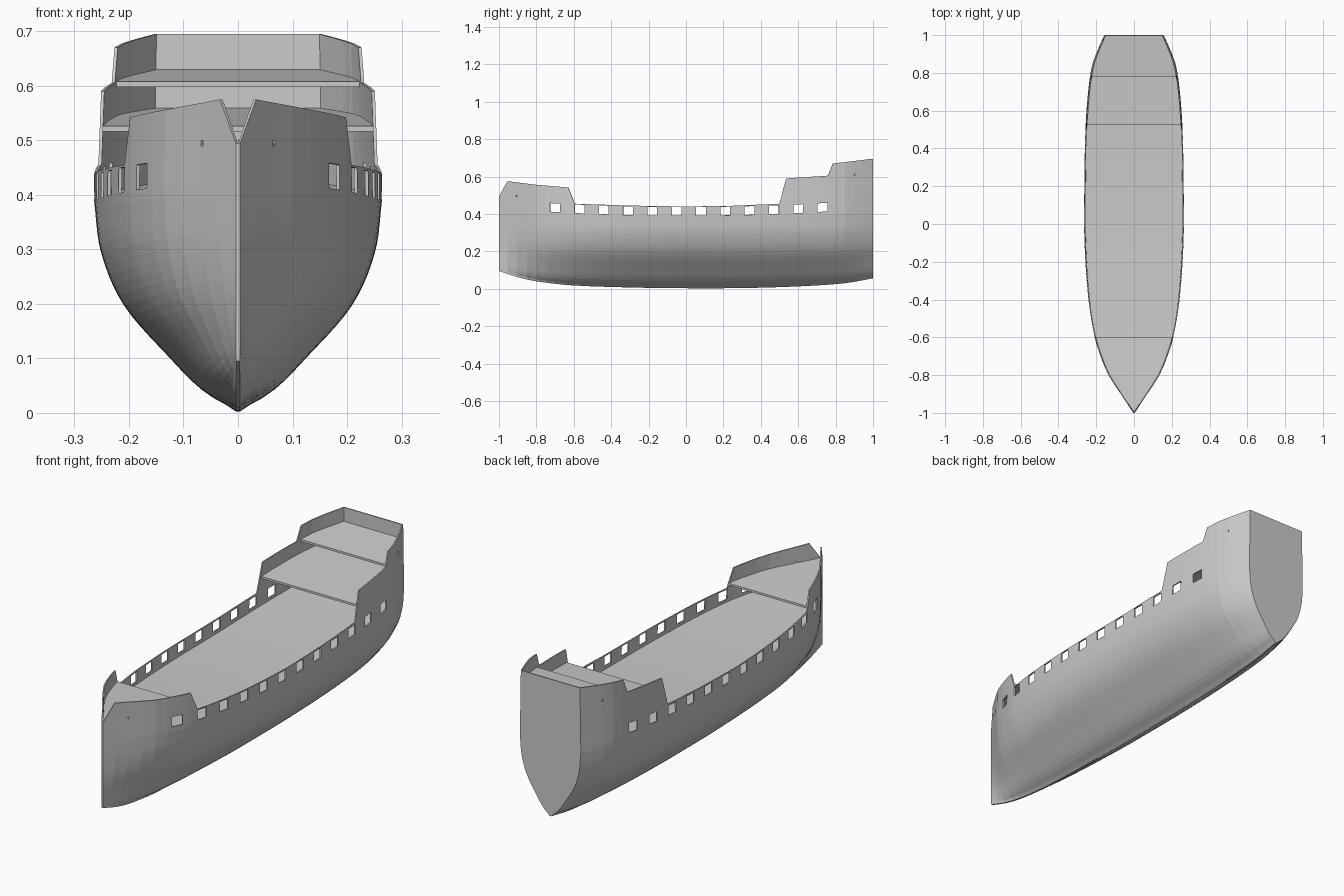
import bpy, bmesh

cube = bpy.data.objects.get("Cube")
if cube:
    bpy.data.objects.remove(cube, do_unlink=True)

grey = bpy.data.materials.new("plain grey")
grey.use_nodes = True
grey.diffuse_color = (0.6, 0.6, 0.6, 1)
grey.node_tree.nodes["Principled BSDF"].inputs["Base Color"].default_value = (0.6, 0.6, 0.6, 1)

# Profiles along the hull: half breadth, keel line, rail line; and the midship section
BREADTH = [(-1, .004), (-.9, .07), (-.8, .135), (-.7, .177), (-.6, .208), (-.4, .241), (-.1, .262),
           (.2, .263), (.5, .257), (.7, .243), (.84, .222), (.92, .193), (1, .157)]
KEEL = [(-1, .095), (-.9, .062), (-.8, .04), (-.6, .018), (-.2, .005), (.0, .003), (.3, .004),
        (.6, .013), (.85, .03), (1, .056)]
RAIL = [(-1, .495), (-.955, .575), (-.8, .556), (-.63, .542), (-.595, .455), (-.3, .445), (0, .44),
        (.25, .444), (.5, .455), (.535, .59), (.76, .605), (.785, .67), (1, .695)]
SECTION = [(0, .0), (.09, .23), (.25, .47), (.5, .79), (.75, .95), (1, 1)]
FULL_Z = 0.39
PORTS = [-.7 + .13 * i for i in range(12)]
HOLES = {-.905: .2, .9: .64}


def linear(pts, t):
    for (a, u), (b, v) in zip(pts, pts[1:]):
        if t <= b:
            return u + (v - u) * (t - a) / (b - a)
    return pts[-1][1]


def smooth(pts, t):
    """Cubic Hermite curve through the points."""
    n = len(pts) - 1
    t = min(max(t, pts[0][0]), pts[-1][0])
    i = next(k for k in range(n) if t <= pts[k + 1][0])

    def slope(k):
        lo, hi = pts[max(k - 1, 0)], pts[min(k + 1, n)]
        return (hi[1] - lo[1]) / (hi[0] - lo[0])
    (a, u), (b, v) = pts[i], pts[i + 1]
    h = b - a
    s = (t - a) / h
    return (u * (1 + 2 * s) * (1 - s) ** 2 + v * s * s * (3 - 2 * s)
            + h * s * (1 - s) * (slope(i) * (1 - s) - slope(i + 1) * s))


def half_width(y, z):
    w, k = smooth(BREADTH, y), smooth(KEEL, y)
    f = smooth(SECTION, (z - k) / (FULL_Z - k))
    f -= 0.1 * max(0, z - 0.42)          # slight tumblehome
    return max(w * f, 0.004)


def port_z(y):
    return 0.414 + 0.04 * y * y


def add_object(name, bm):
    bmesh.ops.recalc_face_normals(bm, faces=bm.faces[:])
    mesh = bpy.data.meshes.new(name)
    bm.to_mesh(mesh)
    bm.free()
    mesh.materials.append(grey)
    obj = bpy.data.objects.new(name, mesh)
    bpy.context.collection.objects.link(obj)
    return obj


# Stations along the hull, including port edges and rail steps
marks = [p + d for p in PORTS for d in (-.026, .026)]
marks += [h + d for h in HOLES for d in (-.003, .003)]
marks += [p[0] for p in RAIL]
for i in range(41):
    y = -1 + i * 0.05
    if all(abs(y - m) > 0.012 for m in marks):
        marks.append(y)
stations = sorted(marks)

LOW_ROWS = 22
UPPER = (0, .2, .3, .64, .69, 1)


def levels(y):
    """Heights of the rows from keel to rail."""
    k, lo, hi, top = smooth(KEEL, y), port_z(y) - .023, port_z(y) + .023, linear(RAIL, y)
    hi = min(hi, top - .004)
    rows = [k + (lo - k) * (i / LOW_ROWS) ** 1.15 for i in range(LOW_ROWS + 1)]
    return rows + [hi + (top - hi) * f for f in UPPER]


def is_opening(y, row):
    if row == LOW_ROWS:
        return any(abs(y - p) < .02 for p in PORTS)
    return any(abs(y - h) < .002 and row == LOW_ROWS + 1 + UPPER.index(f) for h, f in HOLES.items())


# Hull shell: one strip from the left rail round the keel to the right rail
bm = bmesh.new()
rings = []
for y in stations:
    side = [(half_width(y, z), z) for z in levels(y)]
    ring = [(x, z) for x, z in reversed(side)] + [(-x, z) for x, z in side]
    rings.append([bm.verts.new((x, y, z)) for x, z in ring])
count = len(rings[0])
half = count // 2
for s in range(len(rings) - 1):
    mid = (stations[s] + stations[s + 1]) / 2
    for j in range(count - 1):
        row = j - half if j >= half else half - 2 - j
        if not is_opening(mid, row):
            a, b = rings[s], rings[s + 1]
            bm.faces.new((a[j], a[j + 1], b[j + 1], b[j]))
# Stem and transom close the ends
for ring in (rings[0], rings[-1]):
    for j in range(half - 1):
        bm.faces.new((ring[j], ring[j + 1], ring[count - 2 - j], ring[count - 1 - j]))
hull = add_object("hull", bm)
# The shell is open on top, so settle the outward direction from the transom
transom = max(hull.data.polygons, key=lambda p: p.center.y)
if transom.normal.y < 0:
    hull.data.flip_normals()
shell = hull.modifiers.new("planking", 'SOLIDIFY')
shell.thickness = 0.006
shell.offset = -1


def add_deck(name, y0, y1, height, thick=0.01):
    bm = bmesh.new()
    n = 24
    rows = []
    for i in range(n + 1):
        y = y0 + (y1 - y0) * i / n
        z = height(y)
        x = max(half_width(y, z) - 0.003, 0.002)
        rows.append([bm.verts.new(c) for c in ((x, y, z), (-x, y, z), (-x, y, z - thick), (x, y, z - thick))])
    for a, b in zip(rows, rows[1:]):
        for j in range(4):
            k = (j + 1) % 4
            bm.faces.new((a[j], a[k], b[k], b[j]))
    bm.faces.new(rows[0])
    bm.faces.new(rows[-1])
    return add_object(name, bm)


# Decks follow the sheer of the rail above them
add_deck("main_deck", -.995, .997, lambda y: .377 + .045 * y * y)
add_deck("forecastle_deck", -.995, -.6, lambda y: .478 + .055 * (-.6 - y))
add_deck("quarter_deck", .525, .997, lambda y: .526 + .07 * (y - .525))
add_deck("poop_deck", .78, .997, lambda y: .608 + .1 * (y - .78))
